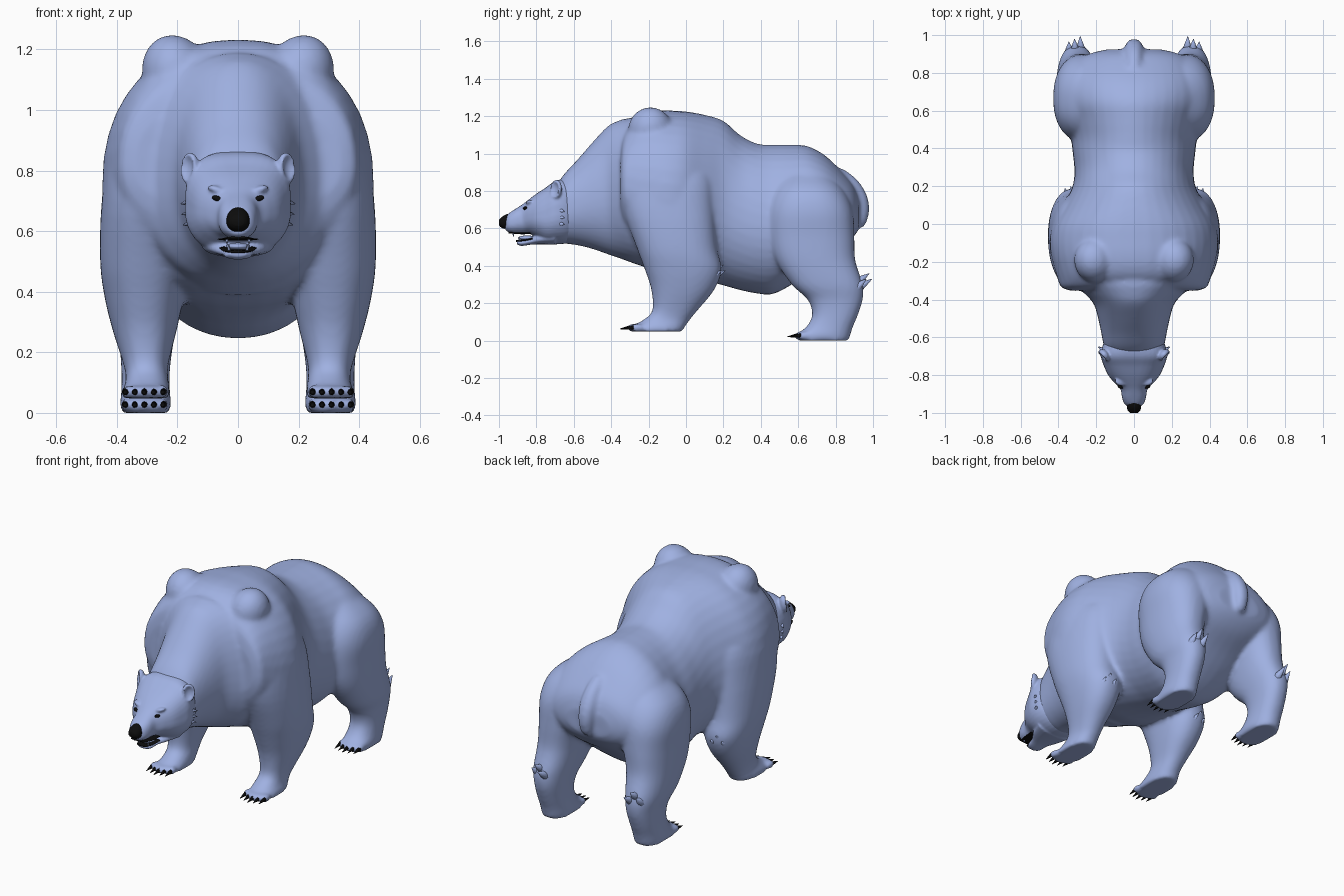
import bpy, bmesh, math
from mathutils import Vector, Matrix

if "Cube" in bpy.data.objects:
    bpy.data.objects.remove(bpy.data.objects["Cube"], do_unlink=True)


def material(name, rgb):
    m = bpy.data.materials.new(name)
    m.use_nodes = True
    m.diffuse_color = (*rgb, 1)
    node = m.node_tree.nodes["Principled BSDF"]
    node.inputs["Base Color"].default_value = (*rgb, 1)
    node.inputs["Roughness"].default_value = 0.8
    return m


FUR = material("pale_blue_fur", (0.35, 0.44, 0.76))
BLACK = material("black", (0.004, 0.004, 0.004))


def spline(rows, steps=4):
    """Catmull-Rom subdivision of section rows."""
    out = []
    for i in range(len(rows) - 1):
        a, b, c, d = (rows[max(0, min(len(rows) - 1, i + k))] for k in (-1, 0, 1, 2))
        for s in range(steps):
            t = s / steps
            out.append([q + 0.5 * t * (r - p + t * (2*p - 5*q + 4*r - u + t * (3*(q - r) + u - p)))
                        for p, q, r, u in zip(a, b, c, d)])
    return out + [list(rows[-1])]


def power(v, e):
    return math.copysign(abs(v) ** (2 / e), v)


def skin(bm, rings):
    loops = [[bm.verts.new(p) for p in ring] for ring in rings]
    n = len(loops[0])
    for a, b in zip(loops, loops[1:]):
        for i in range(n):
            bm.faces.new((a[i], a[(i + 1) % n], b[(i + 1) % n], b[i]))
    bm.faces.new(loops[0][::-1])
    bm.faces.new(loops[-1])


ANGLES = [2 * math.pi * i / 40 for i in range(40)]


def loft_y(bm, rows, low=0.45):
    """Rows: y, half width, bottom, top, squareness of the upper half."""
    rings = []
    for y, w, zb, zt, e in spline(rows):
        zc = zb + low * (zt - zb)
        ring = []
        for a in ANGLES:
            c, s = math.cos(a), math.sin(a)
            k = e if s > 0 else 2.1
            h = zt - zc if s > 0 else zc - zb
            ring.append((w * power(c, k), y, zc + h * power(s, k)))
        rings.append(ring)
    skin(bm, rings)


def loft_z(bm, rows, side=1):
    """Rows: z, centre x, half width, front y, back y."""
    skin(bm, [[(side * (x + r * power(math.cos(a), 2.3)),
                (y0 + y1) / 2 + (y1 - y0) / 2 * power(math.sin(a), 2.3), z) for a in ANGLES]
              for z, x, r, y0, y1 in spline(rows)])


def ball(bm, centre, radii, rot=None):
    m = Matrix.Translation(centre) @ (rot or Matrix()) @ Matrix.Diagonal((*radii, 1))
    return bmesh.ops.create_uvsphere(bm, u_segments=24, v_segments=16, radius=1, matrix=m)["verts"]


def spike(bm, base, tip, r):
    base, tip = Vector(base), Vector(tip)
    d = tip - base
    m = Matrix.Translation((base + tip) / 2) @ d.to_track_quat('Z', 'Y').to_matrix().to_4x4()
    bmesh.ops.create_cone(bm, cap_ends=True, segments=10, radius1=r, radius2=0.001,
                          depth=d.length, matrix=m)


def finish(bm, name, mat, voxel=0, smooth=0):
    bmesh.ops.recalc_face_normals(bm, faces=bm.faces)
    for f in bm.faces:
        f.smooth = True
    me = bpy.data.meshes.new(name)
    bm.to_mesh(me)
    bm.free()
    me.materials.append(mat)
    ob = bpy.data.objects.new(name, me)
    bpy.context.collection.objects.link(ob)
    if voxel:
        r = ob.modifiers.new("fuse", 'REMESH')
        r.mode, r.voxel_size, r.use_smooth_shade = 'VOXEL', voxel, True
        s = ob.modifiers.new("soften", 'SMOOTH')
        s.factor, s.iterations = 0.5, smooth
    return ob


# Body: torso, neck, tail, shoulder blades and legs fused into one skin
body = bmesh.new()
loft_y(body, [
    (-.352, .34, .64, 1.03, 2.4), (-.335, .385, .57, 1.12, 2.3), (-.29, .405, .48, 1.19, 2.2),
    (-.23, .425, .41, 1.222, 2.2), (-.16, .442, .38, 1.232, 2.2), (-.08, .448, .355, 1.23, 2.2),
    (0, .43, .34, 1.225, 2.2), (.1, .375, .32, 1.207, 2.1), (.2, .325, .295, 1.175, 2),
    (.29, .316, .27, 1.098, 2), (.38, .325, .252, 1.053, 2), (.46, .335, .248, 1.047, 1.9),
    (.55, .36, .29, 1.047, 1.85), (.65, .385, .36, 1.04, 1.85), (.75, .37, .44, .985, 1.9),
    (.85, .31, .51, .885, 2), (.9, .24, .56, .82, 2), (.925, .14, .6, .75, 2)])
loft_y(body, [
    (-.2, .32, .385, 1.16, 2.1), (-.3, .325, .42, 1.188, 2.1), (-.36, .27, .442, 1.176, 2.1),
    (-.42, .215, .462, 1.145, 2.1), (-.5, .19, .49, 1.06, 2.1), (-.58, .173, .51, .968, 2.2),
    (-.65, .158, .52, .892, 2.4), (-.7, .13, .54, .82, 2.4)])
loft_z(body, [(.605, 0, .012, .92, .945), (.63, 0, .034, .9, .965), (.7, 0, .045, .88, .98),
              (.78, 0, .05, .84, .966), (.86, 0, .045, .78, .915), (.92, 0, .03, .74, .84)])
TOES = [.247 + .031 * i for i in range(5)]
for side in (1, -1):
    ball(body, (side * .205, -.19, 1.12), (.11, .12, .13), Matrix.Rotation(side * .35, 4, 'Y'))
    loft_z(body, [  # front leg
        (.048, .305, .078, -.3, -.02), (.075, .303, .077, -.29, -.005), (.11, .3, .07, -.23, .02),
        (.16, .304, .074, -.18, .06), (.27, .308, .105, -.185, .15), (.38, .31, .13, -.22, .19),
        (.5, .31, .145, -.265, .165), (.7, .305, .145, -.335, .15), (.88, .27, .15, -.35, .14),
        (1.02, .2, .13, -.315, .08)], side)
    loft_z(body, [  # hind leg
        (0, .305, .082, .6, .87), (.035, .305, .084, .595, .88), (.075, .305, .08, .645, .893),
        (.14, .305, .08, .675, .92), (.22, .303, .088, .65, .945), (.3, .303, .105, .565, .945),
        (.43, .292, .125, .48, .905), (.56, .275, .146, .445, .9), (.7, .25, .176, .44, .89),
        (.81, .21, .175, .475, .84), (.91, .14, .12, .54, .75)], side)
    for i, x in enumerate(TOES):
        back = .01 * abs(i - 2)
        ball(body, (side * x, -.285 + back, .07), (.018, .035, .022))
        ball(body, (side * x, .61 + back, .026), (.018, .035, .022))
finish(body, "body", FUR, 0.013, 6)

# Head: skull with snout, lower jaw, brows and cupped ears
head = bmesh.new()
loft_y(head, [
    (-.58, .13, .54, .86, 2.4), (-.64, .165, .52, .865, 2.8), (-.7, .175, .515, .853, 3.2),
    (-.75, .16, .52, .818, 3), (-.8, .137, .55, .785, 2.6), (-.84, .105, .572, .755, 2.4),
    (-.875, .072, .573, .728, 2.4), (-.92, .063, .573, .699, 2.6), (-.95, .052, .58, .678, 2.4),
    (-.965, .036, .59, .66, 2.2)])
loft_y(head, [(-.7, .12, .513, .6, 2.2), (-.78, .09, .515, .575, 2.2), (-.83, .058, .513, .55, 2.4),
              (-.88, .045, .506, .538, 2.4), (-.905, .028, .515, .536, 2.2)])
for side in (1, -1):
    ball(head, (side * .066, -.832, .735), (.036, .026, .013), Matrix.Rotation(-side * .3, 4, 'Y'))
    facing = Vector((side * .75, -.7, .1)).to_track_quat('Z', 'Y').to_matrix().to_4x4()
    place = Matrix.Translation((side * .16, -.695, .808)) @ facing
    verts = ball(head, (0, 0, 0), (1, 1, 1))
    for v in verts:
        if v.co.z > .55:
            v.co.z = 1.1 - 1.4 * v.co.z + .22
        v.co = place @ Vector((v.co.x * .036, v.co.y * .052, v.co.z * .026))
head_obj = finish(head, "head", FUR, 0.0065, 3)

# Nose
nose = bmesh.new()
loft_y(nose, [(-1, .02, .618, .645, 2.2), (-.99, .031, .606, .656, 2.2),
              (-.97, .038, .598, .671, 2.2), (-.945, .036, .602, .68, 2.2)])
finish(nose, "nose", BLACK)

# Lips: thin dark trims on both sides of the open mouth
lips = bmesh.new()
loft_y(lips, [(-.82, .061, .538, .551, 2.2), (-.87, .05, .53, .54, 2.2), (-.91, .03, .527, .537, 2.2)])
loft_y(lips, [(-.83, .068, .569, .578, 2.2), (-.9, .061, .569, .578, 2.2), (-.95, .042, .574, .582, 2.2)])
finish(lips, "lips", BLACK)

# Tongue and teeth
mouth = bmesh.new()
ball(mouth, (0, -.85, .549), (.04, .048, .013))
for side in (1, -1):
    spike(mouth, (side * .037, -.925, .577), (side * .036, -.922, .555), .006)
    spike(mouth, (side * .03, -.89, .535), (side * .031, -.893, .556), .006)
finish(mouth, "tongue_and_teeth", FUR)

# Eyes set on the face below the brows
bpy.context.view_layer.update()
dg = bpy.context.evaluated_depsgraph_get()
eyes = bmesh.new()
for side in (1, -1):
    hit, point, _, _ = head_obj.ray_cast(Vector((side * .067, -2, .707)), Vector((0, 1, 0)), depsgraph=dg)
    y = point.y if hit else -.86
    ball(eyes, (side * .067, y + .003, .707), (.02, .012, .009), Matrix.Rotation(-side * .3, 4, 'Y'))
finish(eyes, "eyes", BLACK)

# Claws
claws = bmesh.new()
for side in (1, -1):
    for i, x in enumerate(TOES):
        back = .01 * abs(i - 2)
        for y, z in ((-.3, .07), (.595, .028)):
            spike(claws, (side * x, y + back, z), (side * x, y - .055 + back, z - .008), .012)
finish(claws, "claws", BLACK)

# Fur tufts at elbows, hocks and cheeks, rooted inside the skin
tufts = bmesh.new()
for side in (1, -1):
    for i in range(3):
        x, up = .29 + .03 * i, .03 * (i % 2)
        spike(tufts, (side * x, .09, .31 + up), (side * (x + .015), .21 - .01 * i, .375 + up), .045)
        spike(tufts, (side * (x - .01), .87, .25 + up), (side * (x - .005), .995 - .015 * i, .33 + up), .045)
        z = .62 + .035 * i
        spike(tufts, (side * .12, -.7, z + .015), (side * (.182 + .004 * i), -.65, z), .03)
finish(tufts, "fur_tufts", FUR)
